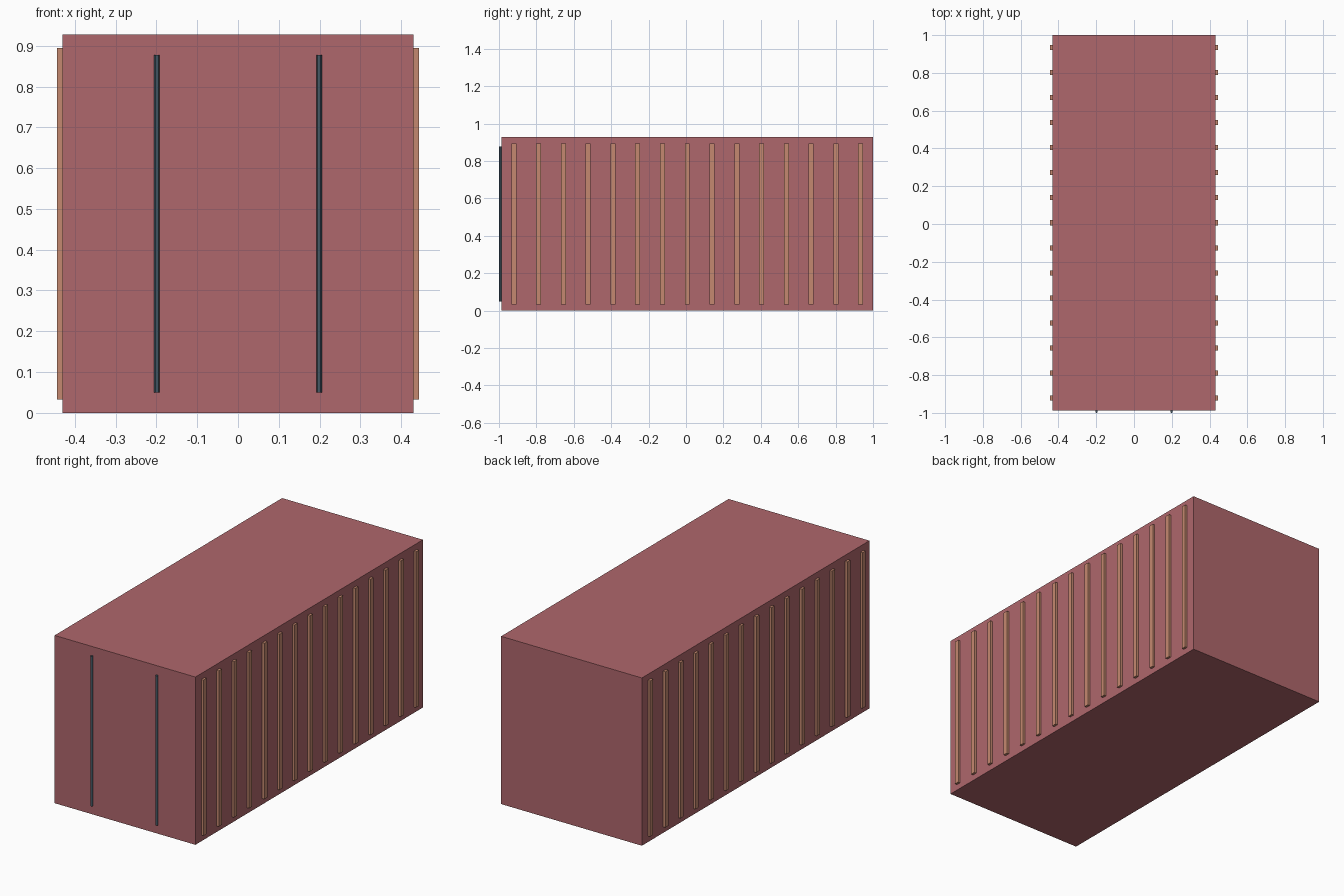
import bpy

if "Cube" in bpy.data.objects:
    bpy.data.objects.remove(bpy.data.objects["Cube"])

S = 0.33113          # metres to model units
Y0 = 0.02            # body sits slightly back, so the door bars fit in front


def material(name, rgb):
    m = bpy.data.materials.new(name)
    m.diffuse_color = (*rgb, 1)
    m.use_nodes = True
    m.node_tree.nodes["Principled BSDF"].inputs["Base Color"].default_value = m.diffuse_color
    return m


red = material("red_paint", (0.43, 0.135, 0.15))
tan = material("tan_paint", (0.56, 0.25, 0.16))
steel = material("dark_steel", (0.06, 0.10, 0.13))


def box(name, centre, size, mat):
    bpy.ops.mesh.primitive_cube_add(size=1, location=[c * S for c in centre])
    ob = bpy.context.object
    ob.name = name
    ob.scale = [s * S for s in size]
    bpy.ops.object.transform_apply(location=False, rotation=False, scale=True)
    ob.data.materials.append(mat)
    return ob


def rod(name, centre, radius, height, mat):
    bpy.ops.mesh.primitive_cylinder_add(vertices=12, radius=radius * S, depth=height * S,
                                        location=[c * S for c in centre])
    ob = bpy.context.object
    ob.name = name
    ob.data.materials.append(mat)
    bpy.ops.object.shade_smooth_by_angle()
    return ob


# container body
box("container_body", (0, Y0, 1.4), (2.6, 6.0, 2.8), red)

# vertical ribs along both long sides
for side, x in (("left", -1.3), ("right", 1.3)):
    for i in range(15):
        box(f"{side}_rib_{i + 1}", (x, Y0 - 2.8 + 0.4 * i, 1.4), (0.08, 0.08, 2.6), tan)

# locking bars on the front doors
for side, x in (("left", -0.6), ("right", 0.6)):
    rod(f"{side}_lock_bar", (x, -3.0, 1.4), 0.02, 2.5, steel)
